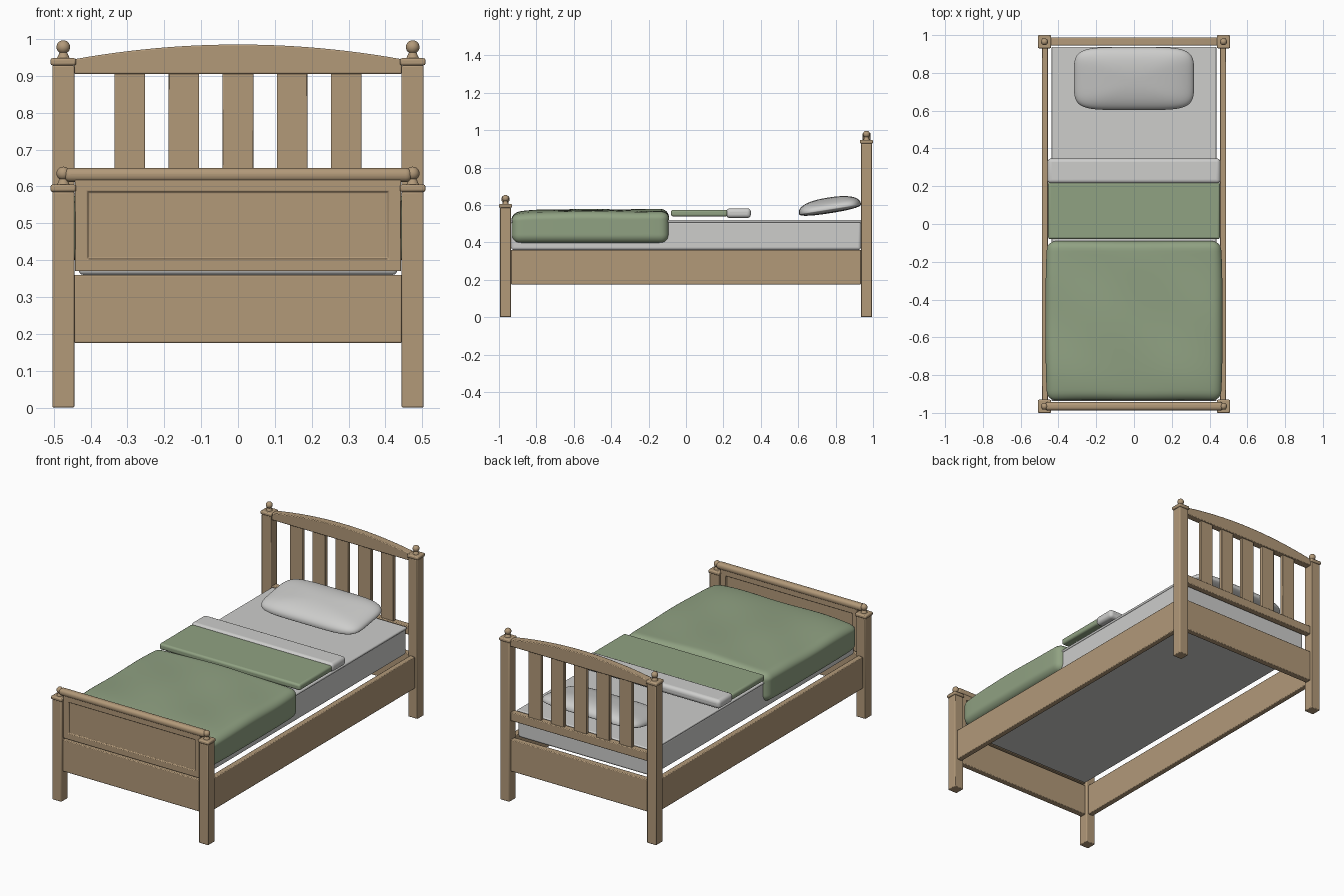
import bpy, bmesh, math
from mathutils import Matrix, Vector

if "Cube" in bpy.data.objects:
    bpy.data.objects.remove(bpy.data.objects["Cube"])


def material(name, rgb):
    m = bpy.data.materials.new(name)
    m.diffuse_color = (*rgb, 1)
    m.use_nodes = True
    m.node_tree.nodes["Principled BSDF"].inputs["Base Color"].default_value = m.diffuse_color
    return m


WOOD = material("light oak", (0.445, 0.319, 0.191))
GREEN = material("sage green", (0.28, 0.36, 0.225))
LINEN = material("pale linen", (0.61, 0.61, 0.60))


def finish(name, bm, mat, bevel=0.0, segments=2):
    bmesh.ops.recalc_face_normals(bm, faces=bm.faces)
    mesh = bpy.data.meshes.new(name)
    bm.to_mesh(mesh)
    bm.free()
    ob = bpy.data.objects.new(name, mesh)
    bpy.context.collection.objects.link(ob)
    mesh.materials.append(mat)
    if bevel:
        mod = ob.modifiers.new("soft edges", 'BEVEL')
        mod.width, mod.segments, mod.limit_method = bevel, segments, 'ANGLE'
    bpy.ops.object.select_all(action='DESELECT')
    ob.select_set(True)
    bpy.context.view_layer.objects.active = ob
    bpy.ops.object.shade_smooth_by_angle(angle=math.radians(35))
    return ob


def box_mesh(x0, x1, y0, y1, z0, z1):
    bm = bmesh.new()
    centre = Vector(((x0 + x1) / 2, (y0 + y1) / 2, (z0 + z1) / 2))
    size = Matrix.Diagonal((x1 - x0, y1 - y0, z1 - z0, 1))
    bmesh.ops.create_cube(bm, size=1, matrix=Matrix.Translation(centre) @ size)
    return bm


def box(name, dims, mat, bevel=0.004, segments=2):
    return finish(name, box_mesh(*dims), mat, bevel, segments)


def dense_cube(cuts):
    bm = bmesh.new()
    bmesh.ops.create_cube(bm, size=2)
    bmesh.ops.subdivide_edges(bm, edges=bm.edges[:], cuts=cuts, use_grid_fill=True)
    return bm


# Posts with square caps and ball finials
for end, y, top in (("head", 0.965, 0.928), ("foot", -0.965, 0.585)):
    for side, x in (("left", -0.474), ("right", 0.474)):
        label = f"{end}_{side}"
        box(label + "_post", (x - .03, x + .03, y - .03, y + .03, 0, top), WOOD)
        box(label + "_cap", (x - .035, x + .035, y - .035, y + .035, top, top + .02), WOOD, 0.006)
        bm = bmesh.new()
        bmesh.ops.create_cone(bm, cap_ends=True, segments=20, radius1=0.018, radius2=0.009,
                              depth=0.02, matrix=Matrix.Translation((x, y, top + .028)))
        bmesh.ops.create_uvsphere(bm, u_segments=20, v_segments=12, radius=0.0185,
                                  matrix=Matrix.Translation((x, y, top + .05)))
        finish(label + "_finial", bm, WOOD)

# Bed frame rails
for side, s in (("left", -1), ("right", 1)):
    xs = sorted((s * 0.456, s * 0.488))
    box(side + "_side_rail", (*xs, -.936, .936, .175, .36), WOOD)
for end, y in (("head", 0.965), ("foot", -0.965)):
    box(end + "_lower_rail", (-.445, .445, y - .018, y + .018, .175, .36), WOOD)

# Footboard: panel recessed on both faces, rounded top rail
bm = box_mesh(-.442, .442, -.982, -.948, .37, .62)
faces = [f for f in bm.faces if abs(f.normal.y) > 0.9]
bmesh.ops.inset_individual(bm, faces=faces, thickness=0.046)
bmesh.ops.inset_individual(bm, faces=faces, thickness=0.006, depth=-0.008)
finish("footboard_panel", bm, WOOD, 0.002)
box("footboard_top_rail", (-.472, .472, -.987, -.943, .612, .65), WOOD, 0.017, 5)

# Headboard: arched top rail, slats, lower slat rail
bm = bmesh.new()
outline = [(-.445, .905), (.445, .905)]
for i in range(25):
    x = 0.445 - 0.89 * i / 24
    outline.append((x, 0.985 - 0.04 * (x / 0.445) ** 2))
face = bm.faces.new([bm.verts.new((x, 0.945, z)) for x, z in outline])
ext = bmesh.ops.extrude_face_region(bm, geom=[face])["geom"]
bmesh.ops.translate(bm, vec=(0, 0.042, 0),
                    verts=[v for v in ext if isinstance(v, bmesh.types.BMVert)])
finish("headboard_arch", bm, WOOD, 0.004)
for i in range(5):
    x = (i - 2) * 0.1467
    box(f"headboard_slat_{i + 1}", (x - .0415, x + .0415, .955, .977, .5, .91), WOOD, 0.003)
box("headboard_slat_rail", (-.445, .445, .947, .984, .47, .52), WOOD)

# Mattress with a piped top edge
box("mattress", (-.432, .432, -.935, .935, .36, .512), LINEN, 0.012, 3)
box("mattress_top_piping", (-.436, .436, -.937, .938, .506, .52), LINEN, 0.006, 3)

# Folded blanket and turned-down sheet
box("folded_blanket", (-.455, .455, -.08, .222, .538, .574), GREEN, 0.012, 4)
box("turned_down_sheet", (-.458, .458, .215, .347, .53, .582), LINEN, 0.02, 5)

# Comforter: soft rounded box with gentle waves on top
bm = dense_cube(36)
half, radius = Vector((0.468, 0.421, 0.092)), 0.045
for v in bm.verts:
    p = Vector([math.sin(c * math.pi / 2) * h for c, h in zip(v.co, half)])
    inner = Vector([max(-h + radius, min(h - radius, c)) for c, h in zip(p, half)])
    p = inner + (p - inner).normalized() * radius
    u, w = p.x / half.x, p.y / half.y
    if p.z > 0:
        sag = 0.016 * u ** 4 + 0.02 * max(0, -w) ** 5
        p.z -= (sag + 0.004 * (1 + math.sin(5 * u + 2 * w) * math.cos(4 * w))) * p.z / half.z
    p.x *= 1 - 0.02 * w ** 4
    v.co = p + Vector((0, -0.512, 0.487))
finish("comforter", bm, GREEN)

# Pillow: flattened superellipsoid, tilted up towards the headboard
bm = dense_cube(23)
for v in bm.verts:
    x, y, z = v.co
    k = ((abs(x) ** 5 + abs(y) ** 5) ** (2.4 / 5) + abs(z) ** 2.4) ** (1 / 2.4)
    v.co = Vector((x / k * 0.318, y / k * 0.168, z / k * (0.062 if z > 0 else 0.022)))
bmesh.ops.transform(bm, matrix=Matrix.Translation((0, 0.77, 0.578)) @ Matrix.Rotation(math.radians(9), 4, 'X'),
                    verts=bm.verts)
finish("pillow", bm, LINEN)
